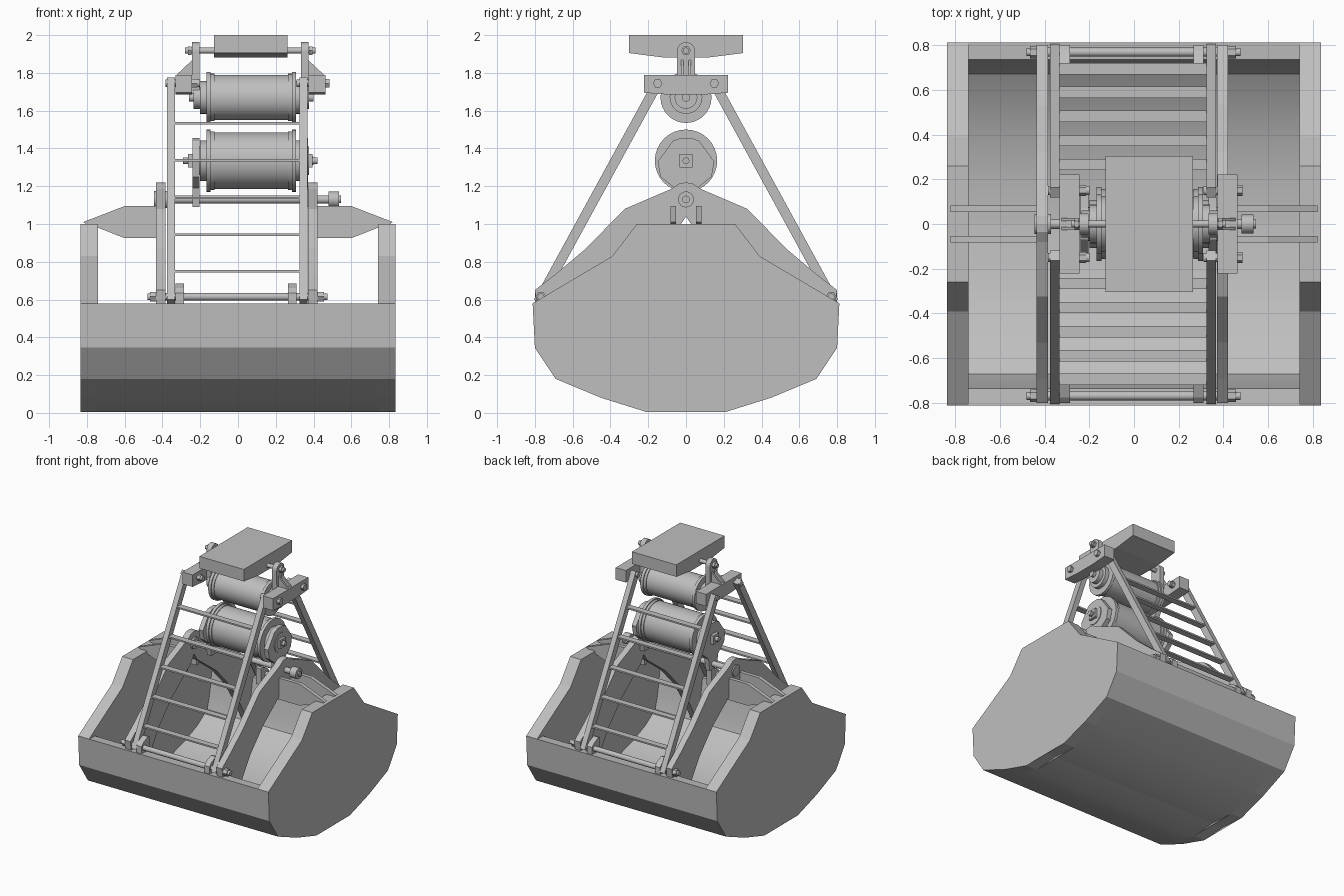
import bpy, bmesh, math
from mathutils import Vector, Matrix

if "Cube" in bpy.data.objects:
    bpy.data.objects.remove(bpy.data.objects["Cube"])

steel = bpy.data.materials.new("plain_grey_steel")
steel.use_nodes = True
GREY = (0.52, 0.52, 0.52, 1)
steel.diffuse_color = GREY
steel.node_tree.nodes["Principled BSDF"].inputs["Base Color"].default_value = GREY

HEAD = 0.065     # the head and drums sit off centre by this much


def finish(name, bm, smooth=None):
    bmesh.ops.recalc_face_normals(bm, faces=bm.faces)
    mesh = bpy.data.meshes.new(name)
    bm.to_mesh(mesh)
    bm.free()
    mesh.materials.append(steel)
    ob = bpy.data.objects.new(name, mesh)
    bpy.context.collection.objects.link(ob)
    if smooth:
        bpy.ops.object.select_all(action='DESELECT')
        ob.select_set(True)
        bpy.context.view_layer.objects.active = ob
        bpy.ops.object.shade_smooth_by_angle(angle=math.radians(smooth))
    return ob


def prism(name, pts, lo, hi, axis='x', smooth=None):
    """Extrude a profile along x (points are y, z) or along y (points are x, z)."""
    bm = bmesh.new()
    place = (lambda p, d: (d, p[0], p[1])) if axis == 'x' else (lambda p, d: (p[0], d, p[1]))
    a = [bm.verts.new(place(p, lo)) for p in pts]
    b = [bm.verts.new(place(p, hi)) for p in pts]
    bm.faces.new(a)
    bm.faces.new(b[::-1])
    for i in range(len(pts)):
        j = (i + 1) % len(pts)
        bm.faces.new((a[i], a[j], b[j], b[i]))
    bmesh.ops.triangulate(bm, faces=[f for f in bm.faces if len(f.verts) > 4])
    return finish(name, bm, smooth)


def box(name, x0, x1, y0, y1, z0, z1):
    return prism(name, [(y0, z0), (y1, z0), (y1, z1), (y0, z1)], x0, x1)


def rod(name, x0, x1, y, z, r, sides=24):
    """Round or faceted bar lying along x."""
    bm = bmesh.new()
    m = Matrix.Translation(((x0 + x1) / 2, y, z)) @ Matrix.Rotation(math.pi / 2, 4, 'Y')
    bmesh.ops.create_cone(bm, cap_ends=True, segments=sides, radius1=r, radius2=r,
                          depth=x1 - x0, matrix=m)
    return finish(name, bm, 40 if sides > 8 else None)


def arc(cy, cz, r, a0, a1, n):
    return [(cy + r * math.cos(math.radians(a0 + (a1 - a0) * i / n)),
             cz + r * math.sin(math.radians(a0 + (a1 - a0) * i / n))) for i in range(n + 1)]


def both(pts):
    """Complete a +y half profile with its mirror image."""
    return pts + [(-y, z) for y, z in reversed(pts) if y > 0]


def flip(pts, s):
    return [(y * s, z) for y, z in pts]


# Bucket: two jaws meeting at the middle, closed by thick end walls
outer = [(0, .02), (.21, .005), (.45, .08), (.69, .18), (.80, .345), (.812, .58)]
inner = [(.735, .575), (.70, .35), (.67, .25), (.55, .17), (.4, .11), (.2, .055), (0, .05)]
for s, side in ((-1, "front"), (1, "back")):
    prism(side + "_jaw_shell", flip(outer + inner, s), -.745, .745, smooth=25)
end_wall = both(outer + [(.39, .83), (.26, 1.0)])
for x0, x1, side in ((-.835, -.74, "right"), (.74, .835, "left")):
    prism(side + "_end_wall", end_wall, x0, x1)

# Jaw arms rising to the central hinge
arm = [(0, 1.04), (0, 1.22), (.035, 1.215), (.08, 1.185), (.325, 1.08), (.53, .87), (.69, .735),
       (.80, .65), (.79, .57), (.70, .4), (.66, .27), (.58, .42), (.45, .62), (.28, .8), (.12, .92), (.04, .98)]
for x0, x1, side in ((-.435, -.385, "right"), (.37, .42, "left")):
    for s, end in ((-1, "front"), (1, "back")):
        prism(f"{side}_{end}_jaw_arm", flip(arm, s), x0, x1)

# Braces between arms and end walls
brace = [(.40, 1.095), (.60, 1.095), (.82, 1.01), (.79, .99), (.74, .98), (.60, .925), (.40, .925)]
for s, side in ((-1, "right"), (1, "left")):
    for y in (-.068, .068):
        prism(side + "_brace", flip(brace, s), y - .015, y + .015, axis='y')

# Central hinge shaft with hub and collar
rod("hinge_shaft", -.44, .50, 0, 1.13, .022)
rod("hinge_hub", .48, .535, 0, 1.13, .042)
rod("hinge_hub_tip", .535, .545, 0, 1.13, .02)
rod("hinge_collar", -.445, -.37, 0, 1.13, .045)

# Four ladder legs with flat rungs, foot pins and rim lugs
top, foot = Vector((.15, 1.745)), Vector((.768, .615))
along = (foot - top).normalized()
across = Vector((-along.y, along.x)) * .026
leg = [top - along * .02 + across, foot + along * .03 + across,
       foot + along * .03 - across, top - along * .02 - across]
leg = [(p.x, p.y) for p in leg]
lug = [(.70, .55), (.80, .55), (.80, .635), (.775, .66), (.72, .685), (.70, .68)]
for s, end in ((-1, "front"), (1, "back")):
    for x0, x1, side in ((-.375, -.333, "right"), (.325, .367, "left")):
        prism(f"{end}_{side}_leg", flip(leg, s), x0, x1)
    for z in (1.533, 1.338, 1.138, .943, .75):
        y = s * (top.x + (top.y - z) / (top.y - foot.y) * (foot.x - top.x))
        box(end + "_rung", -.335, .327, y - .025, y + .025, z - .006, z + .006)
    for x0, x1 in ((-.332, -.287), (.265, .31)):
        prism(end + "_rim_lug", flip(lug, s), x0, x1)
    y = s * .768
    rod(end + "_foot_pin", -.45, .45, y, .615, .02)
    for x0, x1 in ((-.465, -.435), (.42, .455)):
        rod(end + "_foot_nut", x0, x1, y, .615, .028, 6)
    rod(end + "_foot_pin_end", .45, .475, y, .615, .018)
    rod(end + "_foot_pin_end", -.48, -.46, y, .615, .018)

# Head: side beams, upright lugs, gussets and pins, mirrored about the head centre
beam = both([(.09, 1.685), (.222, 1.695), (.222, 1.79)])
upright = both([(.045, 1.69)] + arc(0, 1.915, .048, 0, 90, 6))
gusset = [(.305, 1.87), (.305, 1.78), (.395, 1.78), (.385, 1.795)]
for s, side in ((-1, "right"), (1, "left")):
    def span(a, b):
        return sorted((HEAD + s * a, HEAD + s * b))
    prism(side + "_head_beam", beam, *span(.308, .397))
    prism(side + "_head_upright", upright, *span(.268, .308))
    for y in (-.02, .02):
        prism(side + "_gusset", [(HEAD + s * p, z) for p, z in gusset], y - .007, y + .007, axis='y')
    for y in (-.15, .15):
        inside = (-.385, -.20) if s < 0 else (.31, .48)
        rod(side + "_leg_pin", *inside, y, 1.745, .02)
        nut = (-.245, -.215) if s < 0 else (.458, .485)
        rod(side + "_leg_pin_nut", *nut, y, 1.745, .025, 6)
    rod(side + "_head_pin_nut", *span(.31, .33), 0, 1.918, .026, 6)
rod("head_pin", HEAD - .345, HEAD + .345, 0, 1.918, .016)

# Top block with sloping underside
prism("top_block", both([(.12, 1.882), (.303, 1.905), (.303, 2.0)]), HEAD - .192, HEAD + .198)

# Rope drums turned as stepped cylinders: (half length, radius)
for name, z, r in (("upper_drum", 1.67, .12), ("lower_drum", 1.335, .15)):
    c = HEAD + .005
    rod(name + "_barrel", c - .215, c + .215, 0, z, r, 48)
    for s in (-1, 1):
        for part, a, b, rad in (("flange", .215, .238, r + .015), ("inner_ring", .195, .216, r + .006),
                                ("bearing", .235, .27, r * .72), ("cap", .265, .305, r * .5),
                                ("axle", .30, .33, .022)):
            rod(f"{name}_{part}", *sorted((c + s * a, c + s * b)), 0, z, rad, 32)

# Hanger plates carrying the lower drum on the hinge shaft
hanger = both([(.045, 1.09), (.06, 1.19), (.135, 1.25), (.15, 1.33), (.07, 1.44), (.03, 1.455)])
for s, side in ((-1, "right"), (1, "left")):
    prism(side + "_drum_hanger", hanger, *sorted((HEAD + s * .268, HEAD + s * .305)))
    x0, x1 = sorted((HEAD + s * .305, HEAD + s * .33))
    box(side + "_axle_square", x0, x1, -.035, .035, 1.30, 1.37)
    rod(side + "_axle_tip", *sorted((HEAD + s * .33, HEAD + s * .355)), 0, 1.335, .018)
